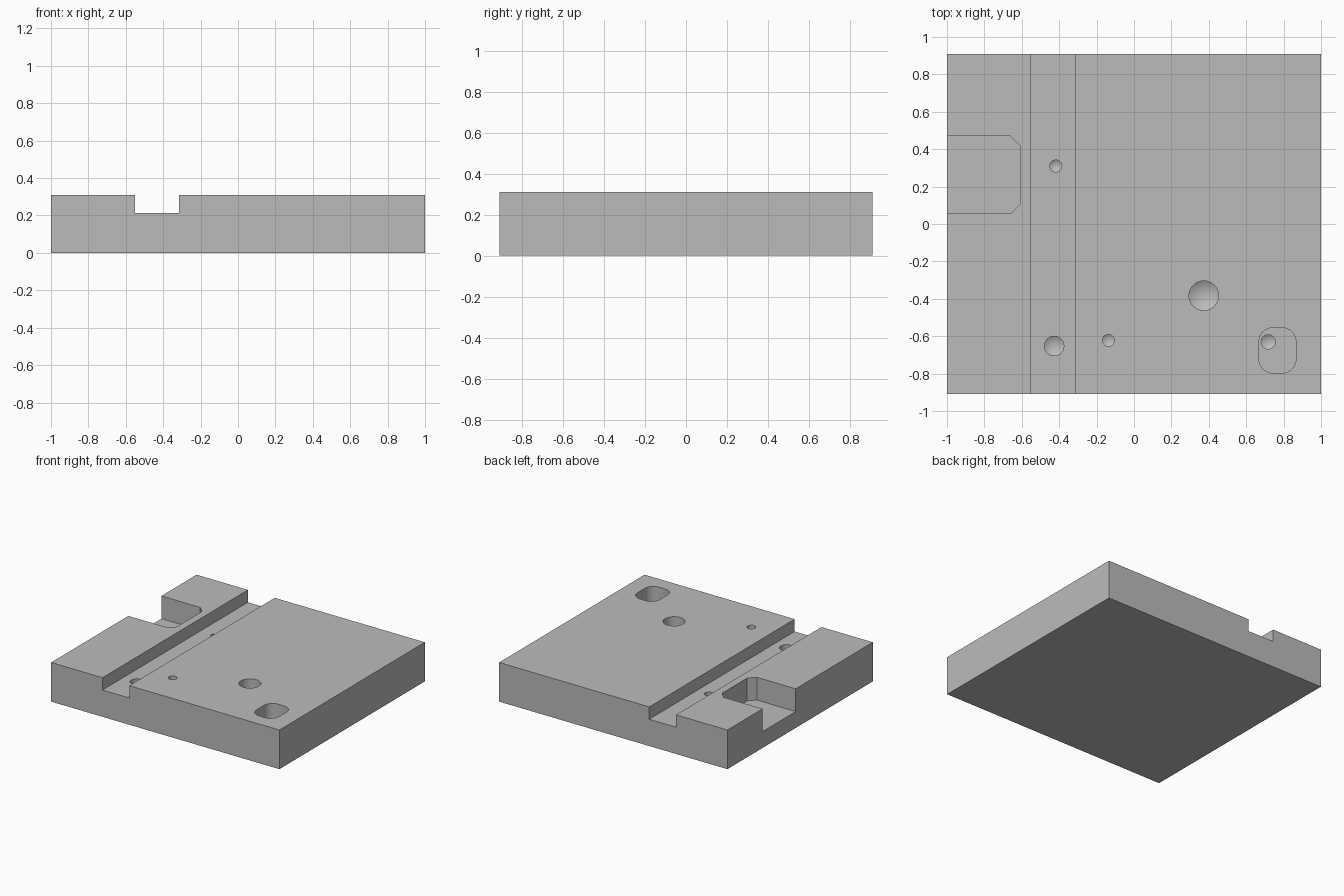
import bpy, bmesh, math

cube = bpy.data.objects.get("Cube")
if cube:
    bpy.data.objects.remove(cube, do_unlink=True)

TOP, HALF_Y, SLOT_FLOOR = 0.31, 0.91, 0.212
POCKET_FLOOR = 0.13
ABOVE = TOP + 0.1

grey = bpy.data.materials.new("machined grey")
grey.use_nodes = True
colour = (0.5, 0.5, 0.5, 1)
grey.diffuse_color = colour
grey.node_tree.nodes["Principled BSDF"].inputs["Base Color"].default_value = colour


def make_object(name, bm):
    bmesh.ops.recalc_face_normals(bm, faces=bm.faces)
    mesh = bpy.data.meshes.new(name)
    bm.to_mesh(mesh)
    bm.free()
    mesh.materials.append(grey)
    obj = bpy.data.objects.new(name, mesh)
    bpy.context.collection.objects.link(obj)
    return obj


def prism(name, outline, low, high):
    """Upright prism over a plan outline."""
    bm = bmesh.new()
    face = bm.faces.new([bm.verts.new((x, y, low)) for x, y in outline])
    out = bmesh.ops.extrude_face_region(bm, geom=[face])
    verts = [v for v in out["geom"] if isinstance(v, bmesh.types.BMVert)]
    bmesh.ops.translate(bm, verts=verts, vec=(0, 0, high - low))
    return make_object(name, bm)


def rectangle(x0, x1, y0, y1):
    return [(x0, y0), (x1, y0), (x1, y1), (x0, y1)]


def rounded(x0, x1, y0, y1, r, steps=8):
    pts = []
    centres = [(x1 - r, y1 - r), (x0 + r, y1 - r), (x0 + r, y0 + r), (x1 - r, y0 + r)]
    for quarter, (cx, cy) in enumerate(centres):
        for i in range(steps + 1):
            a = (quarter + i / steps) * math.pi / 2
            pts.append((cx + r * math.cos(a), cy + r * math.sin(a)))
    return pts


def drill(name, x, y, r, bottom, sides=32):
    """Straight shaft ending in a conical drill point."""
    ring = [(x + r * math.cos(math.tau * i / sides), y + r * math.sin(math.tau * i / sides))
            for i in range(sides)]
    obj = prism(name, ring, bottom, ABOVE)
    bm = bmesh.new()
    bm.from_mesh(obj.data)
    floor = min(bm.faces, key=lambda f: f.calc_center_median().z)
    tip = bmesh.ops.poke(bm, faces=[floor])["verts"][0]
    tip.co.z -= r * 0.6
    bm.to_mesh(obj.data)
    bm.free()
    return obj


# Main block
block = prism("base_block", rectangle(-1, 1, -HALF_Y, HALF_Y), 0, TOP)

# Long slot, chamfered side pocket and rounded pocket
cutters = [
    prism("slot_cutter", rectangle(-0.55, -0.315, -1, 1), SLOT_FLOOR, ABOVE),
    prism("side_pocket_cutter",
          [(-1.1, 0.055), (-0.66, 0.055), (-0.61, 0.105),
           (-0.61, 0.42), (-0.66, 0.47), (-1.1, 0.47)], POCKET_FLOOR, ABOVE),
    prism("round_pocket_cutter", rounded(0.668, 0.866, -0.797, -0.555, 0.075),
          POCKET_FLOOR, ABOVE),
]

# Drilled holes: x, y, radius, shaft bottom
for x, y, r, bottom in [(0.373, -0.383, 0.079, 0.12), (-0.427, -0.652, 0.052, 0.09),
                        (-0.137, -0.622, 0.032, 0.14), (-0.418, 0.31, 0.032, 0.1),
                        (0.718, -0.63, 0.038, 0.06)]:
    cutters.append(drill("hole_cutter", x, y, r, bottom))

for cutter in cutters:
    cutter.hide_render = True
    mod = block.modifiers.new(cutter.name, "BOOLEAN")
    mod.operation = "DIFFERENCE"
    mod.solver = "EXACT"
    mod.object = cutter

# Bake the cuts and discard the cutters
graph = bpy.context.evaluated_depsgraph_get()
finished = bpy.data.meshes.new_from_object(block.evaluated_get(graph))
block.modifiers.clear()
block.data = finished
for cutter in cutters:
    bpy.data.objects.remove(cutter, do_unlink=True)

# Smooth hole walls, sharp machined edges
bpy.ops.object.select_all(action="DESELECT")
block.select_set(True)
bpy.context.view_layer.objects.active = block
bpy.ops.object.shade_smooth_by_angle(angle=math.radians(25))
